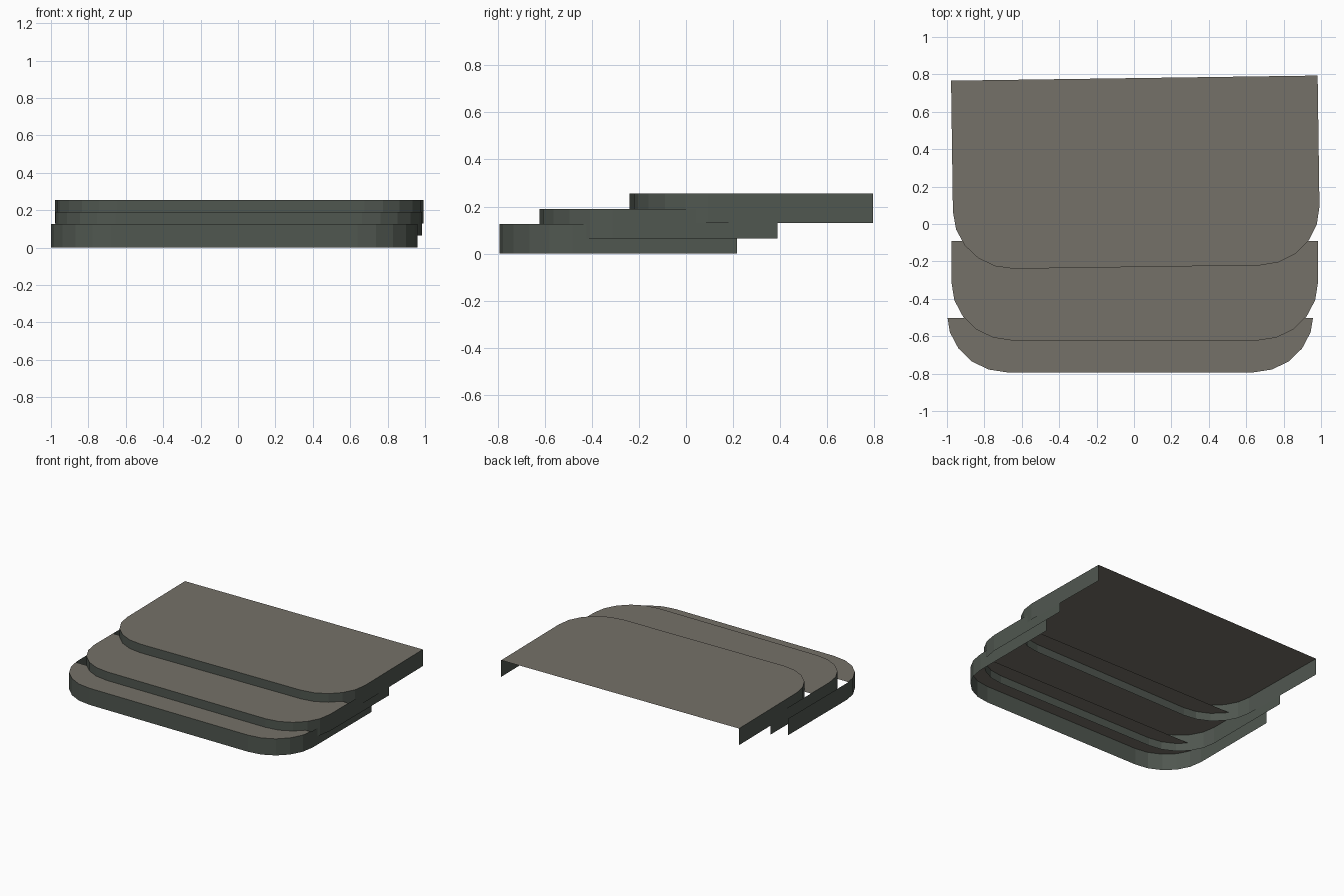
import bpy, bmesh, math
from mathutils import Matrix

if "Cube" in bpy.data.objects:
    bpy.data.objects.remove(bpy.data.objects["Cube"])


def material(name, rgb):
    m = bpy.data.materials.new(name)
    m.diffuse_color = (*rgb, 1)
    m.use_nodes = True
    m.node_tree.nodes["Principled BSDF"].inputs["Base Color"].default_value = m.diffuse_color
    return m


TOP = material("warm grey top", (0.178, 0.165, 0.138))
SIDE = material("green grey side", (0.08, 0.095, 0.08))

W, DEPTH, H = 0.98, 1.01, 0.125      # half width, depth and height of a step
RX, RY, SEG = 0.32, 0.31, 5          # rounded front corners


def outline():
    """Open U-shaped outline: back left, round the front, to back right."""
    right = [(W - RX + RX * math.sin(a), RY - RY * math.cos(a))
             for a in (i * math.pi / 2 / SEG for i in range(SEG + 1))]
    right.append((W, DEPTH))
    return [(-x, y) for x, y in reversed(right)] + right


def add_object(name, bm, mat, matrix):
    me = bpy.data.meshes.new(name)
    bm.to_mesh(me)
    bm.free()
    me.materials.append(mat)
    ob = bpy.data.objects.new(name, me)
    ob.matrix_world = matrix
    bpy.context.collection.objects.link(ob)


def step(name, x, front, z, angle, top_depth):
    matrix = Matrix.Translation((x, front, z)) @ Matrix.Rotation(math.radians(angle), 4, 'Z')
    pts = outline()

    # flat top, cut off where the next step hides it
    bm = bmesh.new()
    bm.faces.new([bm.verts.new((px, py, H)) for px, py in pts])
    if top_depth < DEPTH:
        bmesh.ops.bisect_plane(bm, geom=bm.verts[:] + bm.edges[:] + bm.faces[:],
                               plane_co=(0, top_depth, 0), plane_no=(0, 1, 0),
                               clear_outer=True)
    add_object(name + "_top", bm, TOP, matrix)

    # skirt round the front and sides, open at the back and below
    bm = bmesh.new()
    low = [bm.verts.new((px, py, 0)) for px, py in pts]
    high = [bm.verts.new((px, py, H)) for px, py in pts]
    for i in range(len(pts) - 1):
        bm.faces.new((low[i], low[i + 1], high[i + 1], high[i]))
    add_object(name + "_skirt", bm, SIDE, matrix)


step("lower_step", -0.02, -0.793, 0.0, 0.0, 0.29)
step("middle_step", 0.004, -0.622, 0.065, 0.0, 0.53)
step("upper_step", 0.016, -0.23, 0.13, 0.8, DEPTH)
